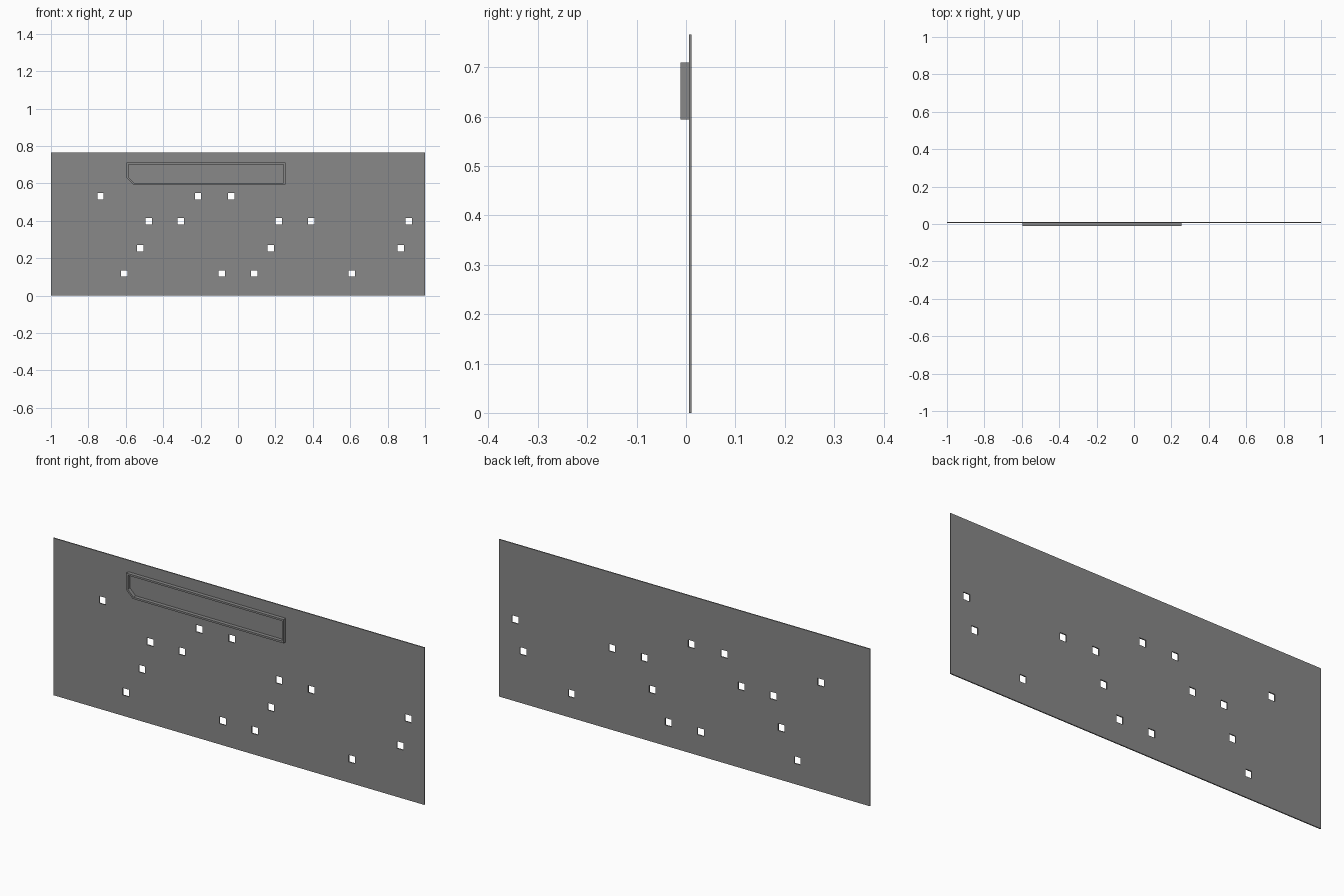
import bpy, bmesh

if "Cube" in bpy.data.objects:
    bpy.data.objects.remove(bpy.data.objects["Cube"])

BACK, FACE, FRONT = 0.0115, 0.006, -0.0115   # depth levels along y
HEIGHT = 0.766

grey = bpy.data.materials.new("plain grey")
grey.diffuse_color = (0.25, 0.25, 0.25, 1)
grey.use_nodes = True
grey.node_tree.nodes["Principled BSDF"].inputs["Base Color"].default_value = grey.diffuse_color


def new_object(name, bm):
    bmesh.ops.recalc_face_normals(bm, faces=bm.faces)
    mesh = bpy.data.meshes.new(name)
    bm.to_mesh(mesh)
    bm.free()
    mesh.materials.append(grey)
    obj = bpy.data.objects.new(name, mesh)
    bpy.context.collection.objects.link(obj)
    return obj


def add_box(bm, x0, x1, y0, y1, z0, z1):
    verts = bmesh.ops.create_cube(bm, size=1)["verts"]
    for v in verts:
        v.co = ((x0 + x1) / 2 + v.co.x * (x1 - x0),
                (y0 + y1) / 2 + v.co.y * (y1 - y0),
                (z0 + z1) / 2 + v.co.z * (z1 - z0))


# Thin back panel
bm = bmesh.new()
add_box(bm, -1, 1, FACE, BACK, 0, HEIGHT)
panel = new_object("panel", bm)

# Rows of square holes: height -> x positions
holes = {
    0.532: (-0.735, -0.214, -0.037),
    0.398: (-0.478, -0.306, 0.217, 0.391, 0.913),
    0.254: (-0.522, 0.174, 0.870),
    0.118: (-0.609, -0.087, 0.087, 0.609),
}
HALF = 0.0172
bm = bmesh.new()
for z, xs in holes.items():
    for x in xs:
        add_box(bm, x - HALF, x + HALF, -0.05, 0.05, z - HALF, z + HALF)
cutter = new_object("hole_cutter", bm)
cutter.hide_render = True
cutter.hide_set(True)

cut = panel.modifiers.new("holes", "BOOLEAN")
cut.operation = "DIFFERENCE"
cut.solver = "EXACT"
cut.object = cutter


# Raised rim: rectangle outline with one chamfered lower corner
def outline(inset):
    x0, x1 = -0.595 + inset, 0.253 - inset
    z0, z1 = 0.594 + inset, 0.710 - inset
    c = 0.035 - inset * 0.586
    return [(x0, z1), (x0, z0 + c), (x0 + c, z0), (x1, z0), (x1, z1)]


bm = bmesh.new()
loops = [[bm.verts.new((x, y, z)) for x, z in outline(inset)]
         for inset, y in ((0, FACE), (0, FRONT), (0.009, FRONT), (0.009, FACE))]
for a, b in zip(loops, loops[1:] + loops[:1]):
    for i in range(5):
        j = (i + 1) % 5
        bm.faces.new((a[i], a[j], b[j], b[i]))
new_object("raised_rim", bm)
